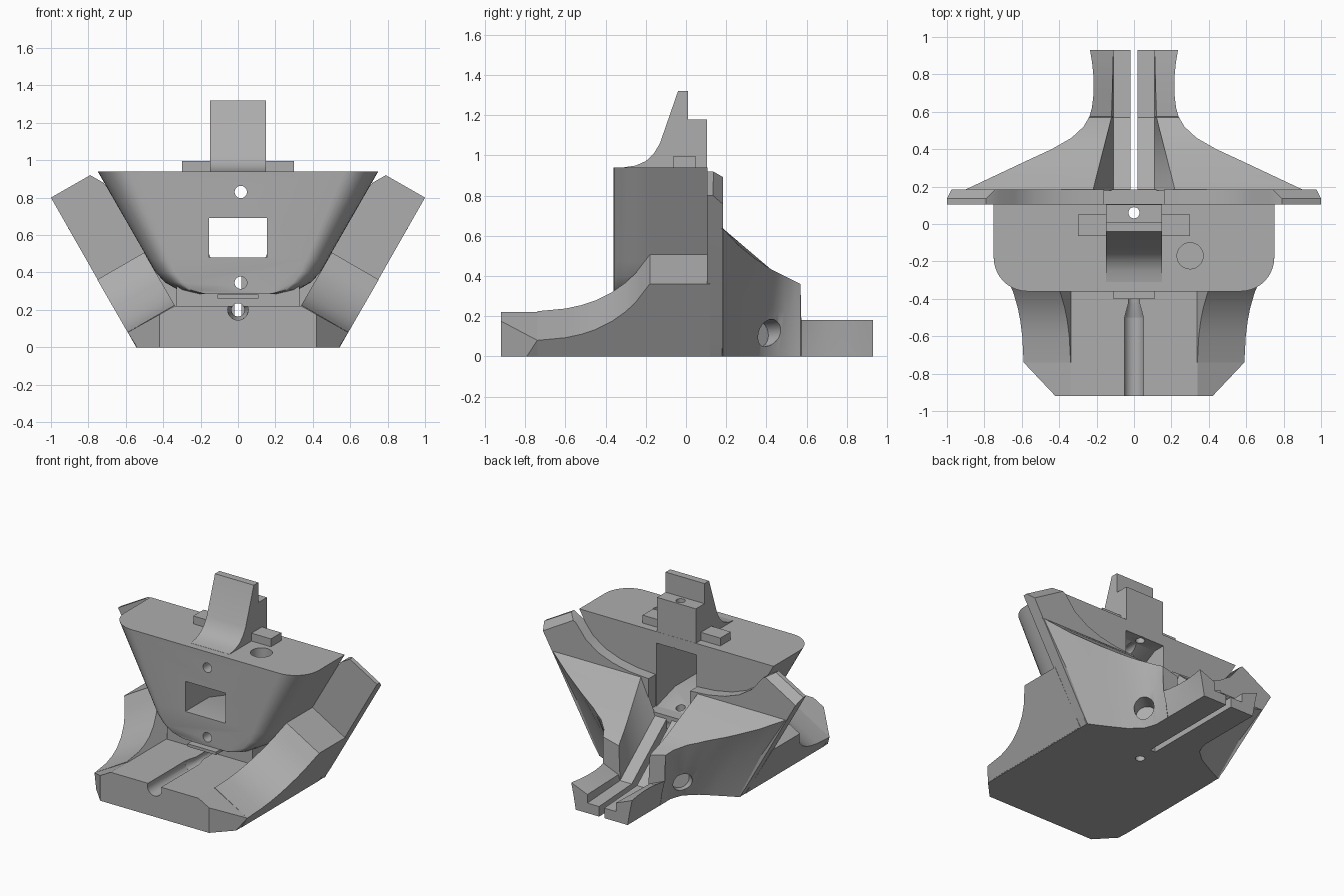
import bpy, bmesh, math
from mathutils import Vector

old = bpy.data.objects.get("Cube")
if old:
    bpy.data.objects.remove(old)

grey = bpy.data.materials.new("plain_grey")
grey.use_nodes = True
colour = (0.42, 0.42, 0.42, 1)
grey.diffuse_color = colour
grey.node_tree.nodes["Principled BSDF"].inputs["Base Color"].default_value = colour


def finish(name, bm):
    bmesh.ops.recalc_face_normals(bm, faces=bm.faces)
    mesh = bpy.data.meshes.new(name)
    bm.to_mesh(mesh)
    bm.free()
    ob = bpy.data.objects.new(name, mesh)
    bpy.context.collection.objects.link(ob)
    mesh.materials.append(grey)
    return ob


def loft(sections):
    """Skin matching closed sections and cap both ends."""
    bm = bmesh.new()
    rings = [[bm.verts.new(p) for p in s] for s in sections]
    n = len(rings[0])
    for a, b in zip(rings, rings[1:]):
        for i in range(n):
            j = (i + 1) % n
            bm.faces.new((a[i], a[j], b[j], b[i]))
    bm.faces.new(rings[0])
    bm.faces.new(rings[-1])
    return bm


def prism_y(pts, y0, y1):
    return loft([[(x, y, z) for x, z in pts] for y in (y0, y1)])


def prism_x(pts, x0, x1):
    return loft([[(x, y, z) for y, z in pts] for x in (x0, x1)])


def box(x0, x1, y0, y1, z0, z1):
    return prism_y([(x0, z0), (x1, z0), (x1, z1), (x0, z1)], y0, y1)


def mirrored(half):
    return half + [(-x, z) for x, z in reversed(half)]


def trim(bm, co, normal):
    geom = bm.verts[:] + bm.edges[:] + bm.faces[:]
    cut = bmesh.ops.bisect_plane(bm, geom=geom, plane_co=co, plane_no=normal, clear_outer=True)
    edges = [e for e in cut["geom_cut"] if isinstance(e, bmesh.types.BMEdge)]
    bmesh.ops.contextual_create(bm, geom=edges)


def rod(a, b, r0, r1=None):
    a, b = Vector(a), Vector(b)
    bm = bmesh.new()
    bmesh.ops.create_cone(bm, cap_ends=True, segments=28, radius1=r0,
                          radius2=r1 or r0, depth=(b - a).length)
    rot = (b - a).to_track_quat("Z", "Y").to_matrix().to_4x4()
    rot.translation = (a + b) / 2
    bm.transform(rot)
    return finish("cutter", bm)


def interp(table, y):
    for (y0, a), (y1, b) in zip(table, table[1:]):
        if y <= y1:
            return a + (b - a) * max(0, y - y0) / (y1 - y0)
    return table[-1][1]


# Base slab with clipped front corners
bm = prism_y(mirrored([(.54, 0), (.59, .08), (.34, .22)]), -.92, .12)
for s in (1, -1):
    trim(bm, (s * .42, -.92, 0), (s * .18, -.17, 0))
slab = finish("base_slab", bm)
neck = finish("hopper_neck", box(-.33, .33, -.31, .11, .18, .36))

# Side arms, curved along the base and leaning outward
arm_curve = [(-.74, 0), (-.6, .015), (-.52, .035), (-.45, .062), (-.37, .108), (-.3, .165),
             (-.25, .22), (-.22, .265), (-.18, .325), (.12, .325), (.12, -.09), (-.74, -.09)]
arms = []
for s, side in ((1, "left"), (-1, "right")):
    def spot(y, length, across):
        return (s * (.59 + .5 * length - .866 * across), y, .08 + .866 * length + .5 * across)
    arm = finish(side + "_arm", loft([[spot(y, l, w) for y, l in arm_curve] for w in (0, .29)]))
    arms.append((arm, rod(spot(-.04, .45, .145), spot(-.04, .1, .145), .033)))

# Back plate with raised wings and a bowl-shaped rim
wing = [(.54, 0), (.59, .08), (1, .8), (.79, .92), (.72, .88), (.64, .78), (.54, .715),
        (.43, .675), (.3, .65), (.16, .64), (.16, .42)]
bm = prism_y(mirrored(wing), .105, .185)
for s in (1, -1):
    trim(bm, (s * 1, .135, .8), (s * .5, 1, .866))
plate = finish("back_plate", bm)

# Hopper, tapered in front view with rounded front corners
wall = [(.75, .94), (.48, .47), (.44, .4), (.39, .347), (.32, .307), (.22, .285)]
rings = []
r = .18
for k in range(11):
    t = math.pi / 2 * k / 10
    f = (.75 - r * (1 - math.sin(t))) / .75
    rings.append([(x * f, -.36 + r * (1 - math.cos(t)), z) for x, z in mirrored(wall)])
rings.append([(x, .106, z) for x, z in mirrored(wall)])
hopper = finish("hopper", loft(rings))

# Top fin, cross ledge and small front tab
fin_side = [(-.31, .9), (-.31, .941), (-.25, .95), (-.2, .972), (-.16, 1.01), (-.13, 1.06),
            (-.04, 1.32), (.01, 1.32), (.01, 1.18), (.105, 1.18), (.105, .85)]
fin = finish("top_fin", prism_x(fin_side, -.15, .15))
ledge = finish("cross_ledge", box(-.3, .3, -.065, .05, .92, .995))
tab = finish("front_tab", box(-.11, .11, -.4, -.3, .262, .282))

# Rear buttresses narrowing into a split tail
outer = [(.18, .91), (.26, .74), (.34, .57), (.4, .44), (.46, .335), (.52, .27), (.58, .235),
         (.65, .218), (.75, .213), (.85, .222), (.93, .235)]
foot = [(.18, .545), (.24, .42), (.3, .31), (.37, .23), (.45, .2), (.93, .2)]
ridge = [(.18, .64), (.26, .555), (.34, .49), (.42, .435), (.5, .395), (.57, .36), (.574, .18), (.93, .18)]
inner = [(.18, .22), (.57, .12), (.93, .11)]
lip = [(.18, .64), (.45, .41), (.57, .33), (.574, .13), (.93, .13)]
floor = [(.18, .4), (.57, .09), (.93, .07)]
stations = [.18, .21, .26, .3, .34, .37, .4, .43, .46, .49, .52, .55, .57, .574, .62, .7, .78, .86, .93]
tails = []
for s, side in ((1, "left"), (-1, "right")):
    rings = []
    for y in stations:
        xf, xo, zo = interp(foot, y), interp(outer, y), interp(ridge, y)
        xi, zi, zf = interp(inner, y), interp(lip, y), interp(floor, y)
        mid = (.45 * xf + .55 * xo - .05 * (xo - xf), zo * .55)
        pts = [(.02, 0), (xf, 0), mid, (xo, zo), (xi, zi), (.11, zf), (.02, zf)]
        rings.append([(s * x, y, z) for x, z in pts])
    tails.append(finish(side + "_buttress", loft(rings)))

# Cutters: window, screw holes, front groove
window = finish("cutter", prism_x([(-.5, .48), (-.5, .69), (-.3, .69), (.02, .86), (.2, .86),
                                   (.2, .42), (.1, .42), (-.1, .48)], -.154, .154))
high = rod((.015, -1, .83), (.015, 1, .83), .033)
low = rod((.015, -1, .345), (.015, 1, .345), .033)
tunnel = rod((0, -1, .2), (0, 1, .2), .035)
shaft = rod((0, .06, -.1), (0, .06, 1.5), .03)
groove = rod((0, -1, .2), (0, -.5, .2), .055)
taper = rod((0, -.502, .2), (0, -.36, .2), .055, .02)
pocket = rod((.3, -.17, .5), (.3, -.17, 1.1), .07)
cross = rod((-1, .79, .04), (1, .79, .04), .028)
cuts = [(hopper, [window, high, low, shaft, pocket]), (fin, [window, high, shaft]),
        (ledge, [shaft]), (neck, [low, tunnel, shaft]), (plate, [low, tunnel])]
slab_cuts = [groove, taper, tunnel, shaft]
for s in (1, -1):
    slab_cuts.append(rod((s * .38, -.06, -.1), (s * .38, -.06, .12), .062))
    slab_cuts.append(rod((s * .38, -.35, -.1), (s * .38, -.35, .12), .045))
    cuts.append((plate, [rod((s * .83, -.1, .79), (s * .83, .4, .79), .033)]))
cuts.append((slab, slab_cuts))
for arm, hole in arms:
    cuts.append((arm, [hole]))
for s, tail in zip((1, -1), tails):
    cuts.append((tail, [cross, rod((s * .2, .36, .11), (s * .7, .78, .17), .065)]))

used = set()
for ob, tools in cuts:
    bpy.context.view_layer.objects.active = ob
    for tool in tools:
        used.add(tool)
        mod = ob.modifiers.new("cut", "BOOLEAN")
        mod.operation, mod.solver, mod.object = "DIFFERENCE", "EXACT", tool
        bpy.ops.object.modifier_apply(modifier=mod.name)
for tool in used:
    bpy.data.objects.remove(tool)

# Smooth curved faces while keeping edges crisp
parts = [slab, neck, plate, hopper, fin, ledge, tab] + [a for a, _ in arms] + tails
bpy.ops.object.select_all(action="DESELECT")
for ob in parts:
    ob.select_set(True)
bpy.context.view_layer.objects.active = hopper
bpy.ops.object.shade_smooth_by_angle(angle=math.radians(28))
